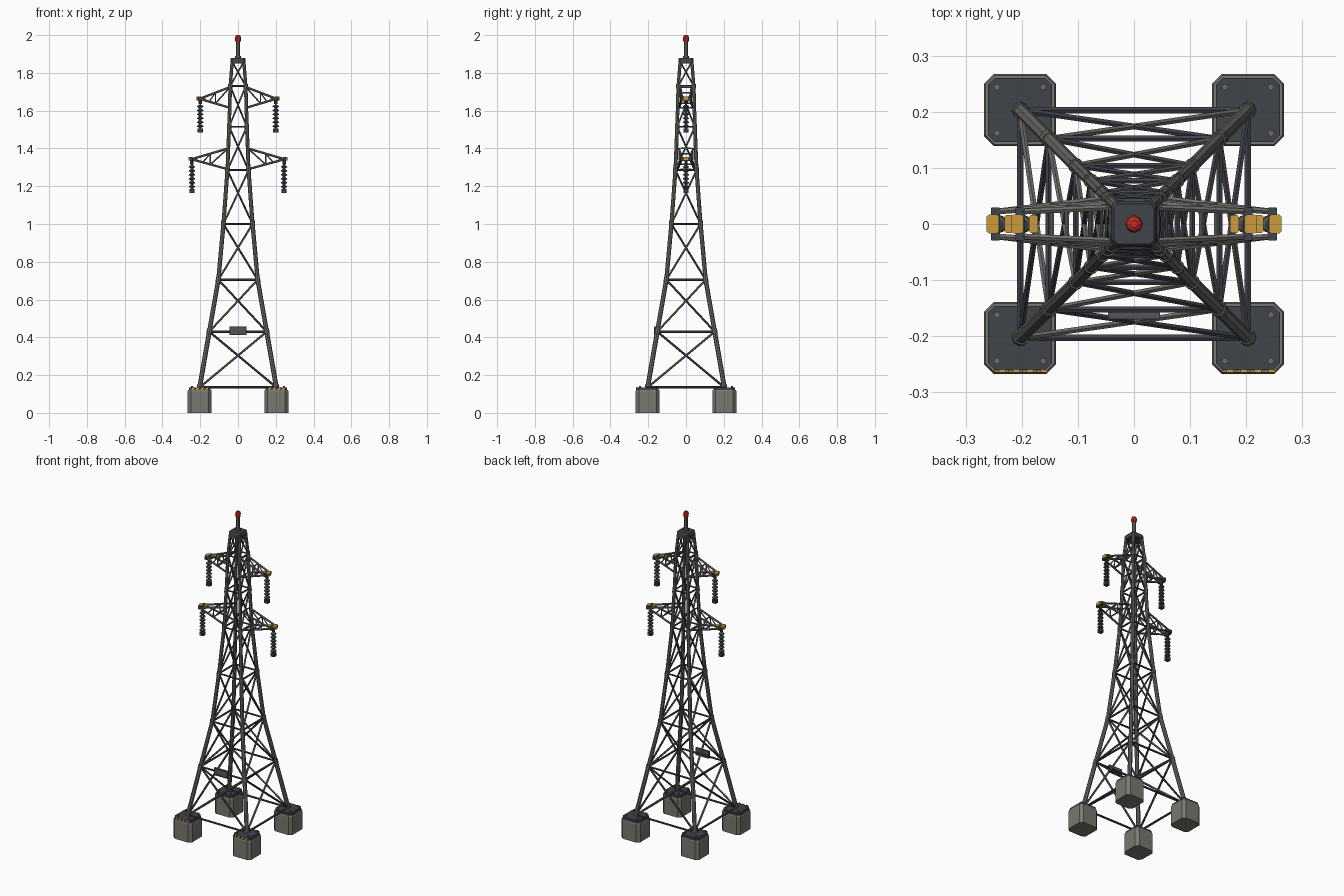
import bpy, bmesh, math
from mathutils import Vector, Matrix

old = bpy.data.objects.get("Cube")
if old:
    bpy.data.objects.remove(old, do_unlink=True)


def material(name, r, g, b):
    m = bpy.data.materials.new(name)
    m.use_nodes = True
    m.diffuse_color = (r, g, b, 1)
    m.node_tree.nodes["Principled BSDF"].inputs["Base Color"].default_value = (r, g, b, 1)
    return m


CONCRETE = material("concrete", 0.19, 0.19, 0.165)
GALVANISED = material("galvanised steel", 0.15, 0.15, 0.14)
DARK = material("dark steel", 0.05, 0.056, 0.068)
PORCELAIN = material("insulator grey", 0.085, 0.09, 0.095)
YELLOW = material("safety yellow", 0.6, 0.33, 0.05)
RED = material("lamp red", 0.6, 0.025, 0.02)


def finish(name, bm, mat):
    bmesh.ops.recalc_face_normals(bm, faces=bm.faces)
    mesh = bpy.data.meshes.new(name)
    bm.to_mesh(mesh)
    bm.free()
    mesh.materials.append(mat)
    obj = bpy.data.objects.new(name, mesh)
    bpy.context.collection.objects.link(obj)
    return obj


def tube(bm, a, b, r, sides=6, r2=None):
    a, b = Vector(a), Vector(b)
    d = b - a
    turn = d.to_track_quat('Z', 'Y').to_matrix().to_4x4()
    bmesh.ops.create_cone(bm, cap_ends=True, segments=sides, radius1=r,
                          radius2=r if r2 is None else r2, depth=d.length,
                          matrix=Matrix.Translation((a + b) / 2) @ turn)


def slab(bm, centre, half, z0, z1, cut, top=1.0):
    """Block with chamfered vertical corners; top scales the upper outline."""
    cx, cy = centre
    hx, hy = half
    ring = []
    for sx, sy, flip in ((1, 1, 0), (-1, 1, 1), (-1, -1, 0), (1, -1, 1)):
        pair = [(sx * hx, sy * (hy - cut)), (sx * (hx - cut), sy * hy)]
        ring += pair[::-1] if flip else pair
    low = [bm.verts.new((cx + x, cy + y, z0)) for x, y in ring]
    high = [bm.verts.new((cx + x * top, cy + y * top, z1)) for x, y in ring]
    bm.faces.new(low[::-1])
    bm.faces.new(high)
    for i in range(len(low)):
        j = (i + 1) % len(low)
        bm.faces.new((low[i], low[j], high[j], high[i]))


def lathe(bm, x, profile, sides=10):
    rings = [[bm.verts.new((x + r * math.cos(2 * math.pi * k / sides),
                            r * math.sin(2 * math.pi * k / sides), z))
              for k in range(sides)] for r, z in profile]
    bm.faces.new(rings[0])
    bm.faces.new(rings[-1])
    for p, q in zip(rings, rings[1:]):
        for k in range(sides):
            n = (k + 1) % sides
            bm.faces.new((p[k], p[n], q[n], q[k]))


CORNERS = [(-1, -1), (1, -1), (1, 1), (-1, 1)]
LEVELS = [(0.135, 0.203), (0.43, 0.152), (0.705, 0.104), (1.0, 0.077),
          (1.285, 0.056), (1.515, 0.047), (1.73, 0.041), (1.86, 0.031)]
FOOT = 0.203


def node(corner, level):
    z, w = LEVELS[level]
    return Vector((corner[0] * w, corner[1] * w, z))


# Footings, base plates and anchor bolts
blocks, plates, bolts = bmesh.new(), bmesh.new(), bmesh.new()
for sx, sy in CORNERS:
    c = (sx * FOOT, sy * FOOT)
    slab(blocks, c, (0.064, 0.064), 0, 0.112, 0.017)
    slab(blocks, c, (0.064, 0.064), 0.112, 0.12, 0.017, 0.96)
    slab(plates, c, (0.057, 0.057), 0.12, 0.134, 0.012)
    for bx, by in CORNERS:
        p = (c[0] + bx * 0.041, c[1] + by * 0.041)
        tube(bolts, (*p, 0.134), (*p, 0.143), 0.006)
finish("footings", blocks, CONCRETE)
finish("base_plates", plates, DARK)
finish("anchor_bolts", bolts, GALVANISED)

# Slanted warning stripes on the front footings
stripes = bmesh.new()
for sx in (-1, 1):
    for k in range(4):
        x = sx * FOOT - 0.046 + k * 0.025
        outline = [(x, 0.121), (x + 0.012, 0.121), (x + 0.02, 0.136), (x + 0.008, 0.136)]
        face = stripes.faces.new([stripes.verts.new((px, -0.2605, pz)) for px, pz in outline])
        grown = bmesh.ops.extrude_face_region(stripes, geom=[face])["geom"]
        bmesh.ops.translate(stripes, vec=(0, -0.004, 0),
                            verts=[v for v in grown if isinstance(v, bmesh.types.BMVert)])
finish("warning_stripes", stripes, YELLOW)

# Legs with joint sleeves, level rails and crossed braces
legs, sleeves, rails = bmesh.new(), bmesh.new(), bmesh.new()
brace_a, brace_b = bmesh.new(), bmesh.new()
for i, corner in enumerate(CORNERS):
    after = CORNERS[(i + 1) % 4]
    for n in range(len(LEVELS)):
        here = node(corner, n)
        r = 0.0125 - 0.0006 * n
        thin = 0.0065 - 0.0003 * n
        tube(rails, here, node(after, n), thin)
        if n + 1 < len(LEVELS):
            up = node(corner, n + 1)
            tube(legs, here, up, r, 8)
            tube(brace_a, here, node(after, n + 1), thin * 0.9)
            tube(brace_b, node(after, n), up, thin * 0.9)
            along = (up - here).normalized() * 0.014
            tube(sleeves, here if n == 0 else here - along, here + along, r + 0.0025, 8)
finish("legs", legs, GALVANISED)
finish("leg_sleeves", sleeves, GALVANISED)
finish("level_rails", rails, DARK)
finish("rising_braces", brace_a, GALVANISED)
finish("falling_braces", brace_b, DARK)

# Crossarms: x tip, z tip, root half width, root z below and above
chords, webs, bars, tips = bmesh.new(), bmesh.new(), bmesh.new(), bmesh.new()
strings, hardware = bmesh.new(), bmesh.new()
for reach, zt, root, zlow, zhigh in ((0.247, 1.343, 0.053, 1.29, 1.4),
                                     (0.203, 1.663, 0.042, 1.615, 1.725)):
    for s in (-1, 1):
        for side in (-1, 1):
            tip = Vector((s * reach, side * 0.022, zt))
            low = Vector((s * root, side * root * 0.85, zlow))
            high = Vector((s * root, side * root * 0.7, zhigh))
            tube(chords, low, tip, 0.006)
            tube(chords, high, tip, 0.006)
            mid_low, mid_high = low.lerp(tip, 0.48), high.lerp(tip, 0.48)
            tube(webs, mid_low, mid_high, 0.004)
            tube(webs, high, mid_low, 0.004)
            tube(webs, mid_high, mid_low.lerp(tip, 0.4), 0.0035)
        for f in (0.0, 0.48):
            x = s * (root + f * (reach - root))
            for z in (zlow, zhigh):
                zz = z + f * (zt - z)
                tube(webs, (x, -0.03, zz), (x, 0.03, zz), 0.004)
        # Tip bar, yellow end cap and hanging insulator string
        slab(bars, (s * reach, 0), (0.008, 0.029), zt - 0.009, zt + 0.008, 0.001)
        slab(tips, (s * (reach + 0.005), 0), (0.011, 0.017), zt - 0.008, zt + 0.011, 0.004)
        slab(tips, (s * (reach - 0.024), 0), (0.008, 0.016), zt - 0.004, zt + 0.009, 0.003)
        x = s * (reach - 0.003)
        tube(hardware, (x, 0, zt), (x, 0, zt - 0.176), 0.005, 8)
        tube(hardware, (x, 0, zt - 0.01), (x, 0, zt - 0.028), 0.009, 8)
        slab(hardware, (x, 0), (0.014, 0.014), zt - 0.178, zt - 0.158, 0.004)
        profile = [(0.007, zt - 0.155)]
        for k in range(6):
            z = zt - 0.146 + k * 0.021
            profile += [(0.008, z - 0.005), (0.017, z - 0.002), (0.016, z + 0.003), (0.008, z + 0.008)]
        lathe(strings, x, profile)
finish("arm_chords", chords, GALVANISED)
finish("arm_webs", webs, GALVANISED)
finish("arm_tip_bars", bars, DARK)
finish("arm_end_caps", tips, YELLOW)
finish("insulator_strings", strings, PORCELAIN)
finish("insulator_hardware", hardware, DARK)

# Peak cap, mast and warning lamp
cap = bmesh.new()
slab(cap, (0, 0), (0.041, 0.041), 1.85, 1.872, 0.009)
slab(cap, (0, 0), (0.041, 0.041), 1.872, 1.88, 0.009, 0.88)
finish("peak_cap", cap, DARK)
mast = bmesh.new()
tube(mast, (0, 0, 1.878), (0, 0, 1.967), 0.011, 8)
tube(mast, (0, 0, 1.878), (0, 0, 1.89), 0.016, 8)
finish("mast", mast, GALVANISED)
lamp = bmesh.new()
lathe(lamp, 0, [(0.015, 1.965), (0.016, 1.986), (0.013, 1.996), (0.007, 2.0)], 8)
finish("warning_lamp", lamp, RED)

# Blank sign with a raised rim on the front face
sign, rim = bmesh.new(), bmesh.new()
slab(sign, (0, -0.162), (0.046, 0.005), 0.413, 0.457, 0.001)
for s in (-1, 1):
    slab(rim, (s * 0.043, -0.168), (0.003, 0.002), 0.413, 0.457, 0.0005)
    z = 0.435 + s * 0.02
    slab(rim, (0, -0.168), (0.04, 0.002), z - 0.002, z + 0.002, 0.0005)
finish("sign_plate", sign, PORCELAIN)
finish("sign_rim", rim, DARK)
